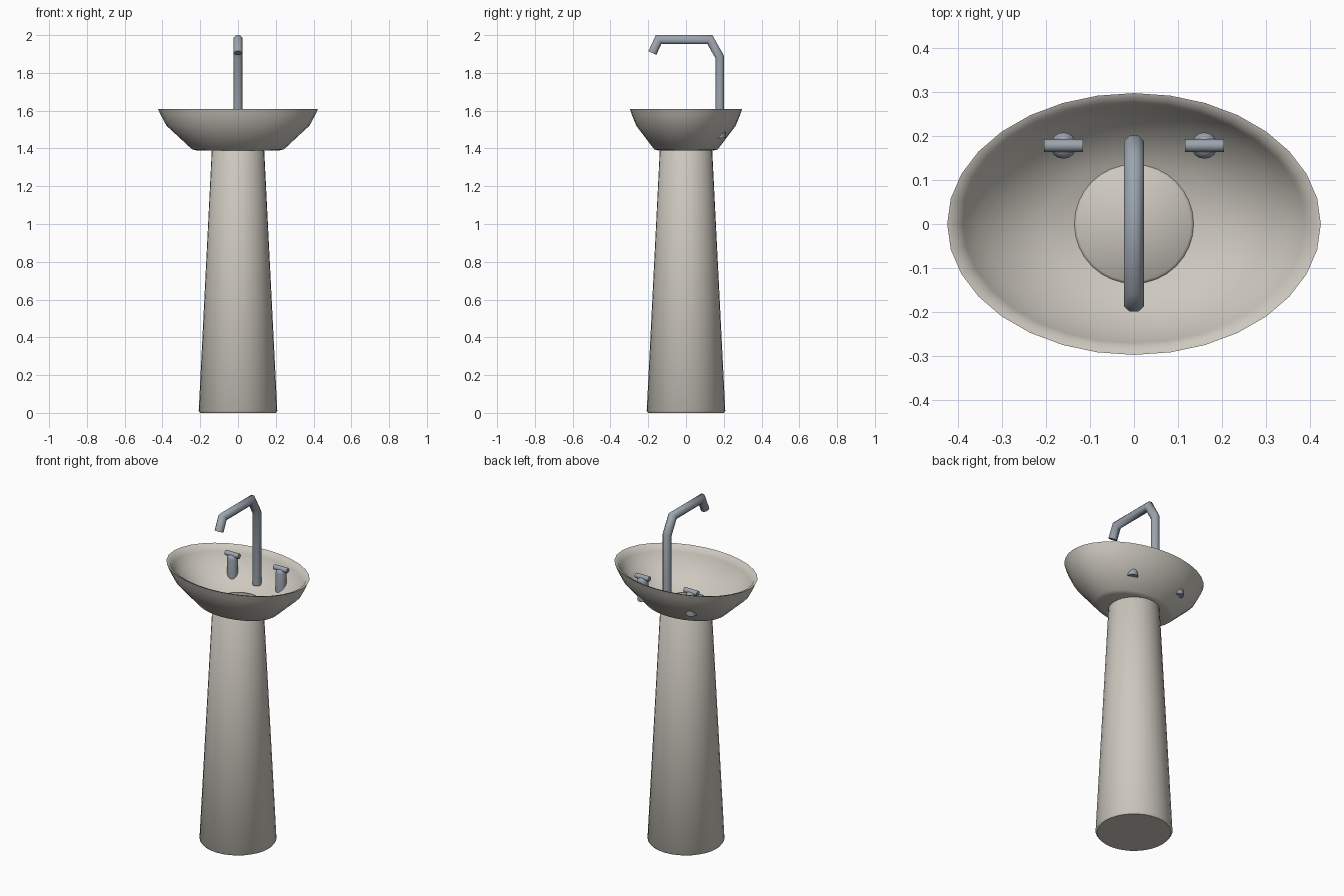
import bpy, bmesh, math
from mathutils import Matrix, Vector

cube = bpy.data.objects.get("Cube")
if cube:
    bpy.data.objects.remove(cube, do_unlink=True)


def material(name, color):
    m = bpy.data.materials.new(name)
    m.use_nodes = True
    m.diffuse_color = color
    m.node_tree.nodes["Principled BSDF"].inputs["Base Color"].default_value = color
    return m


ceramic = material("warm ceramic", (0.61, 0.58, 0.52, 1))
metal = material("blue grey metal", (0.33, 0.37, 0.42, 1))


def finish(name, bm, mat, angle):
    """Turn a bmesh into a smooth shaded object."""
    bmesh.ops.recalc_face_normals(bm, faces=bm.faces)
    mesh = bpy.data.meshes.new(name)
    bm.to_mesh(mesh)
    bm.free()
    mesh.materials.append(mat)
    obj = bpy.data.objects.new(name, mesh)
    bpy.context.collection.objects.link(obj)
    bpy.ops.object.select_all(action="DESELECT")
    obj.select_set(True)
    bpy.context.view_layer.objects.active = obj
    bpy.ops.object.shade_smooth_by_angle(angle=math.radians(angle))
    return obj


def lathe(name, profile, mat, sides=32, angle=40, matrix=Matrix()):
    """Stack elliptical rings (rx, ry, z) and close both ends."""
    bm = bmesh.new()
    rings = []
    for rx, ry, z in profile:
        turns = [2 * math.pi * i / sides for i in range(sides)]
        rings.append([bm.verts.new(matrix @ Vector((rx * math.cos(a), ry * math.sin(a), z)))
                      for a in turns])
    for low, high in zip(rings, rings[1:]):
        for i in range(sides):
            j = (i + 1) % sides
            bm.faces.new((low[i], low[j], high[j], high[i]))
    bm.faces.new(rings[0])
    bm.faces.new(rings[-1])
    return finish(name, bm, mat, angle)


def tube(name, path, radius, mat, sides=8):
    """Sweep a polygon along a path in the x = 0 plane with mitred joints."""
    bm = bmesh.new()
    points = [Vector((0, y, z)) for y, z in path]
    side = Vector((1, 0, 0))
    rings = []
    for k, p in enumerate(points):
        before = (p - points[max(k - 1, 0)]).normalized()
        after = (points[min(k + 1, len(points) - 1)] - p).normalized()
        tangent = (before + after).normalized()
        across = tangent.cross(side)
        stretch = 1 / tangent.dot(after if after.length else before)
        ring = []
        for i in range(sides):
            a = 2 * math.pi * (i + 0.5) / sides
            ring.append(bm.verts.new(p + radius * (side * math.cos(a)
                                                   + across * math.sin(a) * stretch)))
        rings.append(ring)
    for low, high in zip(rings, rings[1:]):
        for i in range(sides):
            j = (i + 1) % sides
            bm.faces.new((low[i], low[j], high[j], high[i]))
    bm.faces.new(rings[0])
    bm.faces.new(rings[-1])
    return finish(name, bm, mat, 50)


# Tapered pedestal with softened ends
lathe("pedestal", [(0.2, 0.2, 0), (0.208, 0.208, 0.01),
                   (0.138, 0.138, 1.405), (0.129, 0.129, 1.415)], ceramic, angle=50)

# Oval bowl: outside wall, thin lip, then inside wall
lathe("bowl", [(0.21, 0.14, 1.388), (0.243, 0.168, 1.395), (0.378, 0.263, 1.52),
               (0.408, 0.286, 1.575), (0.424, 0.297, 1.61), (0.404, 0.281, 1.604),
               (0.388, 0.27, 1.575), (0.348, 0.241, 1.52),
               (0.205, 0.138, 1.408)], ceramic, angle=60)

# Bent spout
tube("spout", [(0.178, 1.455), (0.178, 1.885), (0.126, 1.977),
               (-0.145, 1.977), (-0.178, 1.905)], 0.025, metal)

# Tap stems with rounded tops and crosswise handles
for label, x in (("left", 0.16), ("right", -0.16)):
    dome = [(0.03 * math.cos(t), 0.03 * math.cos(t), 1.57 + 0.025 * math.sin(t))
            for t in (0, 0.4, 0.8, 1.2)]
    lathe(label + "_tap_stem", [(0.03, 0.03, 1.455)] + dome, metal, sides=16,
          matrix=Matrix.Translation((x, 0.178, 0)))
    lathe(label + "_tap_handle", [(0.0145, 0.0145, -0.044), (0.0145, 0.0145, 0.044)],
          metal, sides=12,
          matrix=Matrix.Translation((x, 0.178, 1.59)) @ Matrix.Rotation(math.pi / 2, 4, "Y"))
